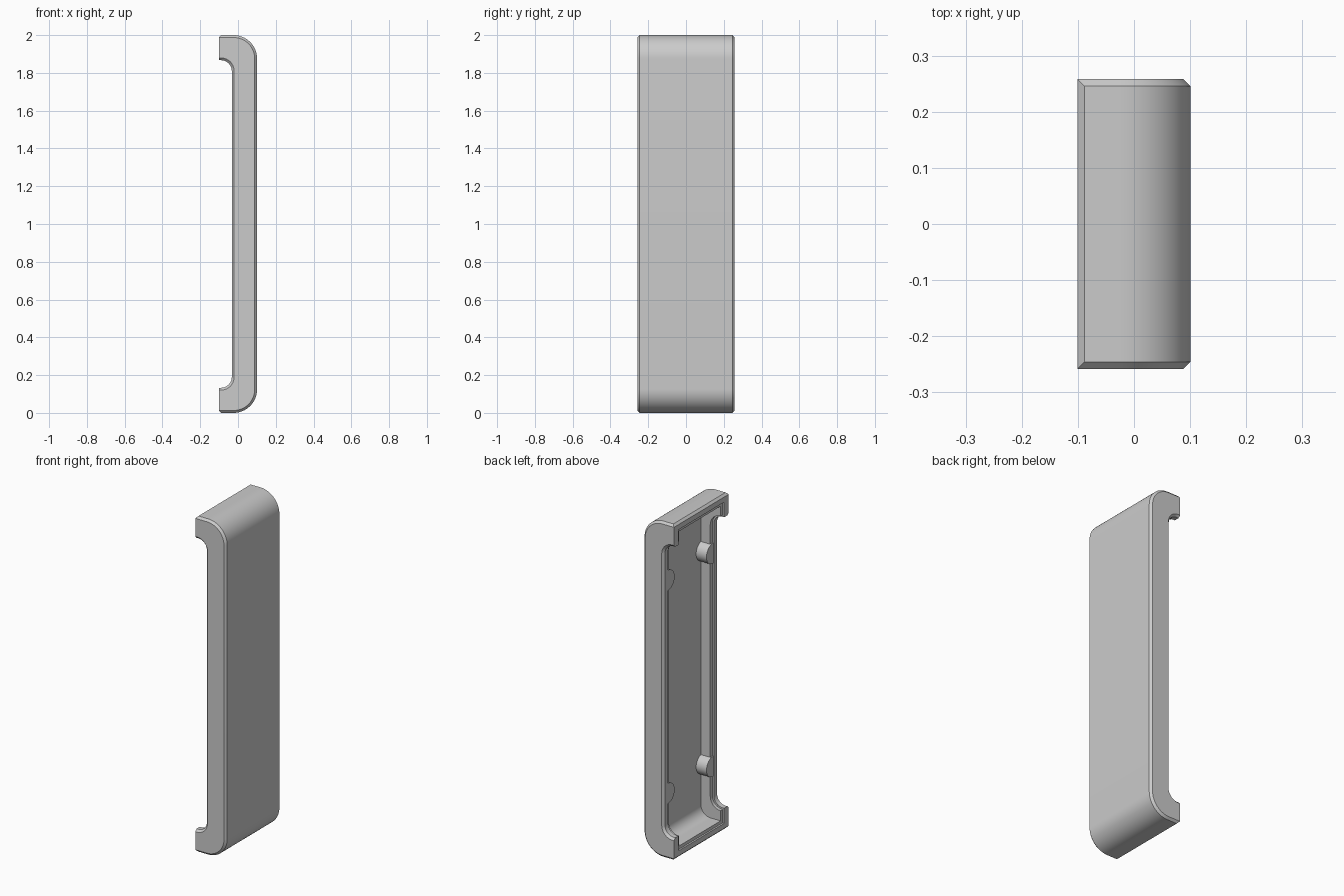
import bpy, bmesh, math

cube = bpy.data.objects.get("Cube")
if cube:
    bpy.data.objects.remove(cube, do_unlink=True)

HALF_W, OPEN_X, BACK_X = 0.258, -0.101, 0.101   # overall extents
R, BEVEL = 0.125, 0.0125                        # outer radius, chamfer
WALL, RIM, LEDGE = 0.0625, 0.043, 0.01          # wall, thinner rim, ledge depth
PANEL_X = BACK_X - WALL

grey = bpy.data.materials.new("light_grey")
grey.use_nodes = True
colour = (0.6, 0.6, 0.6, 1)
grey.diffuse_color = colour
grey.node_tree.nodes["Principled BSDF"].inputs["Base Color"].default_value = colour


def arc(cx, cz, r, start, end, steps=14):
    angles = [math.radians(start + (end - start) * i / steps) for i in range(steps + 1)]
    return [(cx + r * math.cos(a), cz + r * math.sin(a)) for a in angles]


def mirrored(upper):
    """Close an upper half outline by mirroring it about z = 1."""
    return upper + [(x, 2 - z) for x, z in reversed(upper)]


def notch(d):
    """Concave corner of the open side, moved into the material by d."""
    return arc(-0.09, 1.81, 0.057 + d, 0, 90)


def shell_outline(d, top_corner):
    """Side outline shrunk by d, with the notch on the open side."""
    outer = arc(BACK_X - R, 2 - R, R - d, 90, 0)
    return mirrored(notch(d) + [(OPEN_X, 1.867 + d), (OPEN_X, 2 - BEVEL), top_corner] + outer)


def loft(name, layers):
    """Join matching rings of 3D points and cap both ends."""
    bm = bmesh.new()
    rings = [[bm.verts.new(p) for p in ring] for ring in layers]
    n = len(rings[0])
    for a, b in zip(rings, rings[1:]):
        for i in range(n):
            j = (i + 1) % n
            bm.faces.new((a[i], a[j], b[j], b[i]))
    bm.faces.new(rings[0])
    bm.faces.new(rings[-1])
    bmesh.ops.remove_doubles(bm, verts=bm.verts, dist=1e-5)
    bmesh.ops.recalc_face_normals(bm, faces=bm.faces)
    mesh = bpy.data.meshes.new(name)
    bm.to_mesh(mesh)
    bm.free()
    obj = bpy.data.objects.new(name, mesh)
    bpy.context.collection.objects.link(obj)
    mesh.materials.append(grey)
    return obj


def carve(target, name, outline, half_width):
    """Cut a side outline, extruded across the width, out of the target."""
    cutter = loft(name, [[(x, y, z) for x, z in outline] for y in (-half_width, half_width)])
    cutter.hide_render = True
    cut = target.modifiers.new(name, "BOOLEAN")
    cut.operation = "DIFFERENCE"
    cut.solver = "EXACT"
    cut.object = cutter
    bpy.context.view_layer.objects.active = target
    bpy.ops.object.modifier_apply(modifier=cut.name)
    bpy.data.objects.remove(cutter, do_unlink=True)


def smooth(obj):
    bpy.ops.object.select_all(action="DESELECT")
    obj.select_set(True)
    bpy.context.view_layer.objects.active = obj
    bpy.ops.object.shade_smooth_by_angle(angle=math.radians(30))


# Outer body with chamfered side faces
full = shell_outline(0, (OPEN_X + BEVEL, 2))
inset = shell_outline(BEVEL, (OPEN_X, 2 - BEVEL))
side = HALF_W - BEVEL
cover = loft("cover_shell", [[(x, y, z) for x, z in ring] for ring, y in
             ((inset, -HALF_W), (full, -side), (full, side), (inset, HALF_W))])

# Main cavity, then the shallow ledge that follows the open edge
inner_y = HALF_W - WALL
outside_x = OPEN_X - 0.1
cavity = mirrored([(outside_x, 2 - WALL)] + arc(BACK_X - R, 2 - R, R - WALL, 90, 0))
carve(cover, "cavity_cutter", cavity, inner_y)
ledge_x = OPEN_X + LEDGE
ledge = mirrored(notch(LEDGE) + [(ledge_x, 1.867 + LEDGE), (ledge_x, 2 - RIM),
                                 (outside_x, 2 - RIM)])
carve(cover, "ledge_cutter", ledge, HALF_W - RIM)
smooth(cover)

# Round posts on the inner panel, sunk into the side walls
for side_name, s in (("left", 1), ("right", -1)):
    for level, z in (("lower", 0.365), ("upper", 1.635)):
        outline = arc(0, 0, 0.06, -10, 190, 20)
        post = loft(f"{level}_{side_name}_post",
                    [[(x, s * (0.21 - v), z + u) for u, v in outline]
                     for x in (PANEL_X + 0.005, -0.03)])
        smooth(post)
